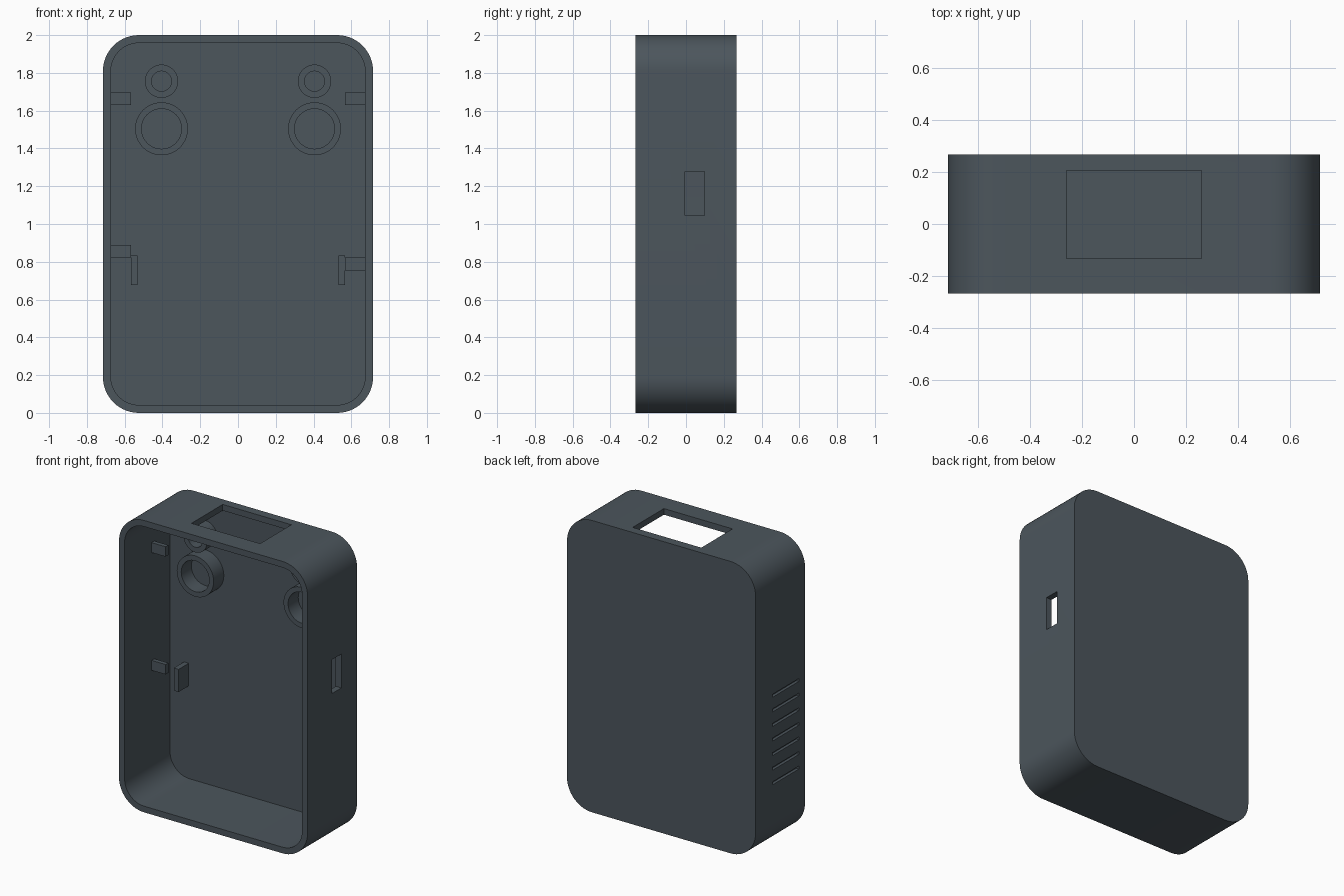
import bpy, bmesh, math
from mathutils import Vector

if "Cube" in bpy.data.objects:
    bpy.data.objects.remove(bpy.data.objects["Cube"], do_unlink=True)

W, D, H = 0.715, 0.267, 2.0      # half width, half depth, height
WALL, RADIUS = 0.042, 0.19
FLOOR = D - WALL                 # inner face of the back panel
POST_FRONT = 0.115               # front of the posts standing on the back panel

grey = bpy.data.materials.new("slate grey")
grey.use_nodes = True
colour = (0.072, 0.092, 0.108, 1)
grey.diffuse_color = colour
grey.node_tree.nodes["Principled BSDF"].inputs["Base Color"].default_value = colour


def finish(name, bm):
    """Turn a bmesh into a smooth-by-angle object."""
    bmesh.ops.recalc_face_normals(bm, faces=bm.faces)
    mesh = bpy.data.meshes.new(name)
    bm.to_mesh(mesh)
    bm.free()
    mesh.materials.append(grey)
    ob = bpy.data.objects.new(name, mesh)
    bpy.context.collection.objects.link(ob)
    smooth(ob)
    return ob


def smooth(ob):
    bpy.ops.object.select_all(action="DESELECT")
    ob.select_set(True)
    bpy.context.view_layer.objects.active = ob
    bpy.ops.object.shade_smooth_by_angle(angle=math.radians(30))


def loft(name, rings, cap_ends):
    """Skin a list of equal point rings; otherwise close last to first."""
    bm = bmesh.new()
    loops = [[bm.verts.new(p) for p in ring] for ring in rings]
    n = len(loops[0])
    pairs = list(zip(loops, loops[1:]))
    if not cap_ends:
        pairs.append((loops[-1], loops[0]))
    for a, b in pairs:
        for i in range(n):
            j = (i + 1) % n
            bm.faces.new((a[i], a[j], b[j], b[i]))
    if cap_ends:
        bm.faces.new(loops[0])
        bm.faces.new(loops[-1])
    return finish(name, bm)


def outline(inset, y, steps=14):
    """Rounded rectangle in the xz plane."""
    r = RADIUS - inset
    pts = []
    for k, (sx, sz) in enumerate([(1, 1), (-1, 1), (-1, -1), (1, -1)]):
        cx, cz = sx * (W - RADIUS), H / 2 + sz * (H / 2 - RADIUS)
        for i in range(steps + 1):
            a = math.pi / 2 * (k + i / steps)
            pts.append((cx + r * math.cos(a), y, cz + r * math.sin(a)))
    return pts


def circle(x, y, z, r, n=48):
    return [(x + r * math.cos(math.tau * i / n), y, z + r * math.sin(math.tau * i / n))
            for i in range(n)]


def add_box(bm, x, y, z):
    """Add a box from its (min, max) ranges."""
    geo = bmesh.ops.create_cube(bm, size=1)
    for v in geo["verts"]:
        v.co = Vector([(lo + hi) / 2 + c * (hi - lo)
                       for c, (lo, hi) in zip(v.co, (x, y, z))])


def box(name, x, y, z):
    bm = bmesh.new()
    add_box(bm, x, y, z)
    return finish(name, bm)


# Open-fronted case
case = loft("case", [outline(0, D), outline(0, -D), outline(WALL, -D),
                     outline(WALL, FLOOR)], True)

# Openings: top window, side slot, and shallow vent grooves
bm = bmesh.new()
add_box(bm, (-0.26, 0.26), (-0.132, 0.206), (H - 0.1, H + 0.1))
add_box(bm, (W - 0.1, W + 0.1), (-0.005, 0.097), (1.045, 1.277))
for i in range(7):
    z = 1.06 - 0.1 * i
    add_box(bm, (-W - 0.1, -W + 0.02), (-0.2, 0.082), (z - 0.01, z + 0.01))
cutter = finish("cutter", bm)
cutter.hide_render = True
mod = case.modifiers.new("openings", "BOOLEAN")
mod.operation, mod.solver, mod.object = "DIFFERENCE", "EXACT", cutter
bpy.context.view_layer.update()
cut = bpy.data.meshes.new_from_object(
    case.evaluated_get(bpy.context.evaluated_depsgraph_get()))
case.modifiers.clear()
case.data = cut
bpy.data.objects.remove(cutter, do_unlink=True)
smooth(case)

for side, s in (("right", -1), ("left", 1)):
    # Hollow round posts on the back panel
    for label, z, outer, inner in (("upper", 1.756, 0.088, 0.053),
                                   ("lower", 1.504, 0.14, 0.106)):
        x = s * 0.405
        loft(f"{side}_{label}_post",
             [circle(x, FLOOR, z, outer), circle(x, POST_FRONT, z, outer),
              circle(x, POST_FRONT, z, inner), circle(x, FLOOR, z, inner)], False)
    # Tabs on the side walls and an upright stop beside them
    tab_x = sorted((s * (W - WALL), s * 0.567))
    low = 0.822 if s < 0 else 0.754
    box(f"{side}_upper_tab", tab_x, (0.025, 0.055), (1.629, 1.697))
    box(f"{side}_lower_tab", tab_x, (0.025, 0.055), (low, low + 0.068))
    box(f"{side}_stop", sorted((s * 0.567, s * 0.531)), (POST_FRONT, FLOOR), (0.677, 0.832))
